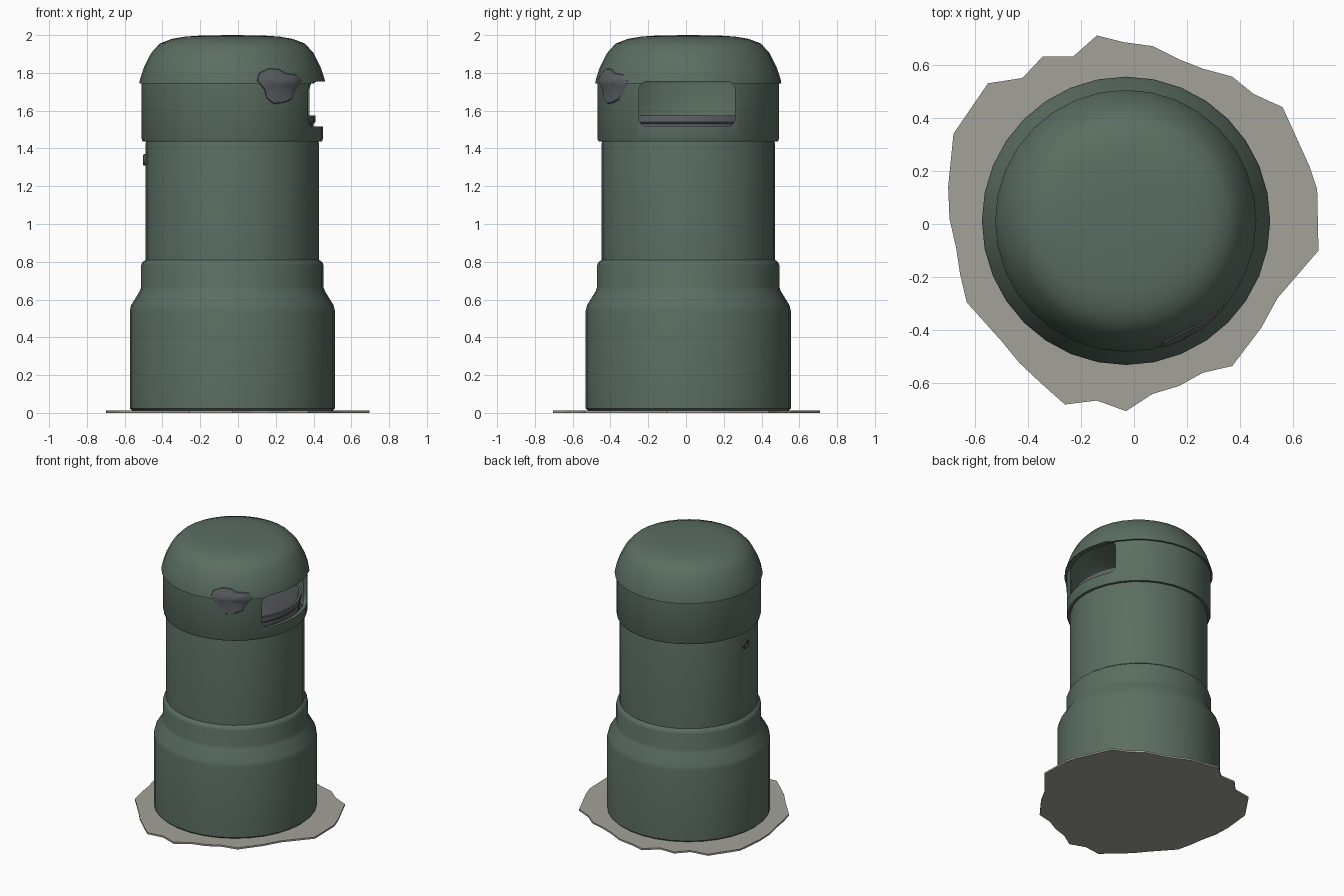
import bpy, bmesh, math
from mathutils import Vector

if "Cube" in bpy.data.objects:
    bpy.data.objects.remove(bpy.data.objects["Cube"])

CX, CY = -0.03, 0.012      # axis of the bin


def material(name, rgb):
    m = bpy.data.materials.new(name)
    m.diffuse_color = (*rgb, 1)
    m.use_nodes = True
    m.node_tree.nodes["Principled BSDF"].inputs["Base Color"].default_value = m.diffuse_color
    return m


GREEN = material("green_paint", (0.105, 0.155, 0.12))
GREY = material("dark_grey_metal", (0.115, 0.125, 0.135))
STONE = material("pale_stone", (0.37, 0.36, 0.315))


def make(name, verts, faces, mat):
    me = bpy.data.meshes.new(name)
    me.from_pydata(verts, [], faces)
    bm = bmesh.new()
    bm.from_mesh(me)
    bmesh.ops.recalc_face_normals(bm, faces=bm.faces)
    bm.to_mesh(me)
    bm.free()
    ob = bpy.data.objects.new(name, me)
    bpy.context.collection.objects.link(ob)
    if mat:
        me.materials.append(mat)
    return ob


def lathe(name, profile, mat, sides=32, closed=False):
    """Revolve (radius, z) points about z; radius 0 becomes a pole."""
    verts, rings, faces = [], [], []
    for r, z in profile:
        n = sides if r > 0 else 1
        rings.append([len(verts) + i % n for i in range(sides)])
        verts += [(r * math.cos(math.tau * i / sides), r * math.sin(math.tau * i / sides), z)
                  for i in range(n)]
    pairs = list(zip(rings, rings[1:] + rings[:1]))
    for a, b in pairs if closed else pairs[:-1]:
        for i in range(sides):
            j = (i + 1) % sides
            f = list(dict.fromkeys((a[i], a[j], b[j], b[i])))
            if len(f) > 2:
                faces.append(f)
    ob = make(name, verts, faces, mat)
    ob.location = (CX, CY, 0)
    return ob


def prism(name, points, depth, mat):
    """Extrude a flat outline along a vector."""
    n = len(points)
    verts = [Vector(p) for p in points]
    verts += [v + Vector(depth) for v in verts]
    faces = [list(range(n)), list(range(n, 2 * n))]
    faces += [(i, (i + 1) % n, n + (i + 1) % n, n + i) for i in range(n)]
    return make(name, verts, faces, mat)


def activate(ob):
    bpy.ops.object.select_all(action='DESELECT')
    ob.select_set(True)
    bpy.context.view_layer.objects.active = ob


def smooth(ob, angle=35):
    activate(ob)
    bpy.ops.object.shade_smooth_by_angle(angle=math.radians(angle))


# Irregular stone footing
outline = [(-.14, .71), (-.04, .685), (.07, .67), (.17, .62), (.26, .585), (.37, .555), (.45, .49),
           (.56, .44), (.66, .22), (.69, .13), (.695, -.1), (.54, -.28), (.48, -.39), (.37, -.535),
           (.26, -.56), (.17, -.61), (.07, -.64), (-.03, -.705), (-.14, -.665), (-.26, -.68),
           (-.35, -.6), (-.43, -.525), (-.5, -.44), (-.63, -.295), (-.655, -.19), (-.67, -.09),
           (-.695, .02), (-.7, .14), (-.68, .34), (-.55, .53), (-.42, .55), (-.345, .63), (-.23, .63)]
prism("footing", [(x, y, 0) for x, y in outline], (0, 0, .012), STONE)

# Stepped body
body = lathe("body", [(0, .012), (.53, .012), (.543, .024), (.543, .54), (.536, .57), (.49, .645),
                      (.483, .665), (.483, .78), (.477, .797), (.46, .81), (.46, 1.42),
                      (.455, 1.445), (.446, 1.445), (.446, .8)], GREEN)

# Collar and domed lid, both hollow
collar = lathe("collar", [(.446, 1.437), (.474, 1.437), (.48, 1.45), (.48, 1.743),
                          (.455, 1.743), (.455, 1.45)], GREEN, closed=True)
outer = [(.493, 1.743), (.488, 1.77), (.468, 1.83), (.43, 1.905), (.385, 1.955),
         (.32, 1.98), (.25, 1.992), (.16, 1.998), (0, 2.0)]
inner = [(r * .93, 1.743 + (z - 1.743) * .93) for r, z in reversed(outer)]
lid = lathe("lid", outer + inner, GREEN, closed=True)

# Rounded opening on the right side
corner = .045
pts = []
for k, (sy, sz) in enumerate([(1, 1), (-1, 1), (-1, -1), (1, -1)]):
    for s in range(6):
        a = math.radians(90 * k + 18 * s)
        pts.append((.2, .005 + sy * (.255 - corner) + corner * math.cos(a),
                    1.6345 + sz * (.1195 - corner) + corner * math.sin(a)))
cutter = prism("opening_cutter", pts, (.5, 0, 0), None)
cutter.hide_render = True
for ob in (collar, lid):
    activate(ob)
    mod = ob.modifiers.new("opening", 'BOOLEAN')
    mod.operation, mod.object, mod.solver = 'DIFFERENCE', cutter, 'EXACT'
    bpy.ops.object.modifier_apply(modifier=mod.name)
bpy.data.objects.remove(cutter)

# Inner bucket with rolled rim
liner = lathe("inner_bucket", [(0, .1), (.425, .1), (.43, 1.53), (.44, 1.54), (.44, 1.575),
                               (.424, 1.575), (.415, 1.54), (.41, .12), (0, .12)], GREY)

# Stain hugging the collar and lid
blob = [(.10, 1.76), (.11, 1.8), (.16, 1.825), (.22, 1.82), (.25, 1.8), (.32, 1.79), (.34, 1.76),
        (.32, 1.725), (.305, 1.7), (.285, 1.66), (.24, 1.64), (.19, 1.635), (.15, 1.665), (.14, 1.71)]


def on_surface(x, z, off):
    steps = [(1.6, .48), (1.72, .481), (1.75, .493)] + outer[1:4]
    for (za, ra), (zb, rb) in zip(*[[(min(p), max(p)) if p[0] > 1 else (p[1], p[0]) for p in s]
                                    and [(p[0], p[1]) if p[0] > 1 else (p[1], p[0]) for p in s]
                                    for s in (steps, steps[1:])]):
        if za <= z <= zb:
            r = ra + (rb - ra) * (z - za) / (zb - za) + off
            return (x, CY - math.sqrt(r * r - (x - CX) ** 2), z)


n = len(blob)
verts, faces = [], []
for scale, off in ((1, -.003), (.95, .005), (.65, .005), (.35, .006)):
    verts += [on_surface(.215 + (x - .215) * scale, 1.74 + (z - 1.74) * scale, off) for x, z in blob]
verts.append(on_surface(.215, 1.74, .006))
for k in range(3):
    faces += [(k * n + i, k * n + (i + 1) % n, k * n + n + (i + 1) % n, k * n + n + i) for i in range(n)]
faces += [(3 * n + i, 3 * n + (i + 1) % n, 4 * n) for i in range(n)]
stain = make("stain", verts, faces, GREY)

# Small round lock on the left side
lock = lathe("lock", [(.03, 0), (.03, .012), (.026, .016), (.018, .016), (.016, .01), (0, .01)], GREY, 16)
lock.location = (CX - .456, CY, 1.34)
lock.rotation_euler = (0, -math.pi / 2, 0)

for ob in (body, collar, lid, liner, stain, lock):
    smooth(ob)
